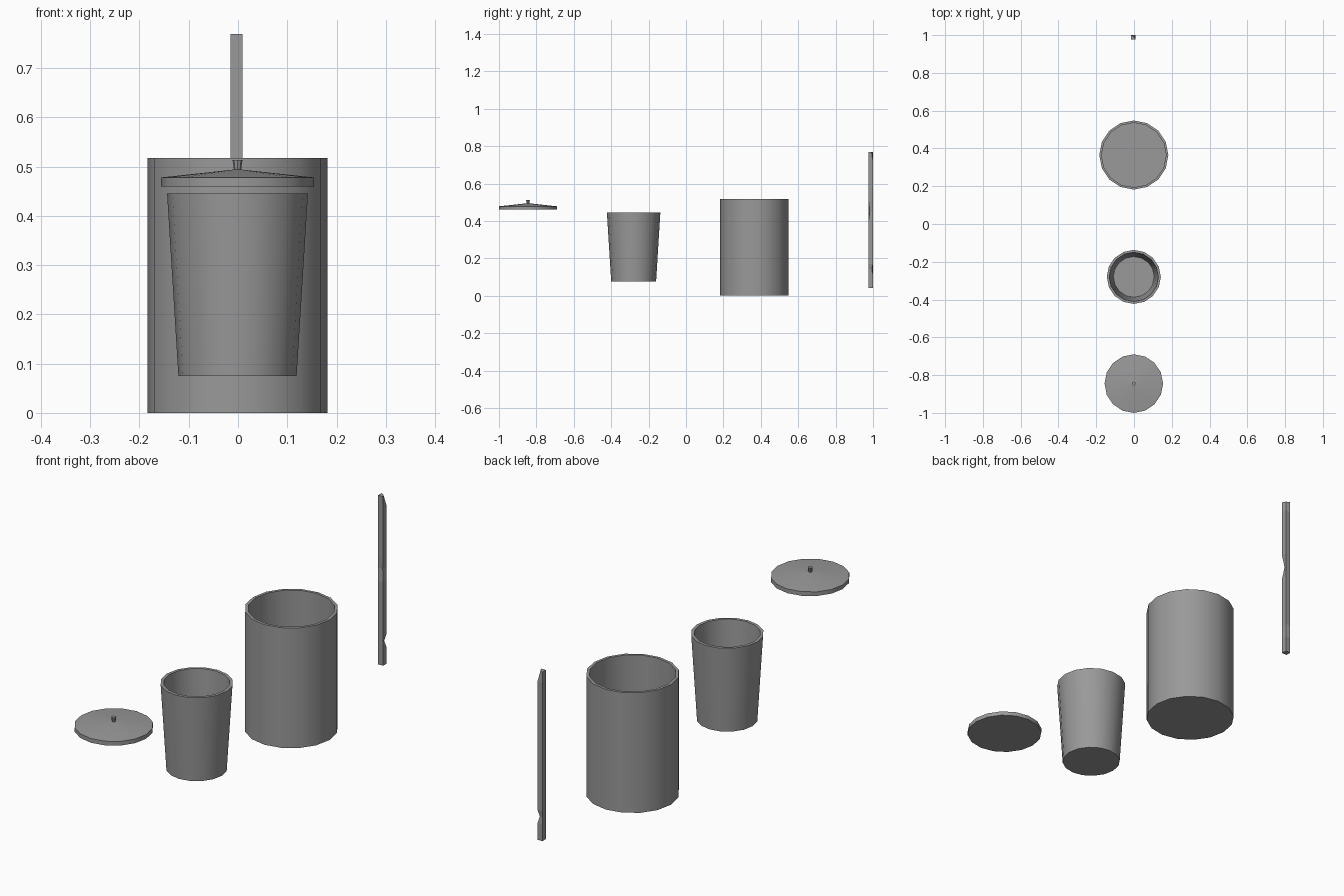
import bpy, bmesh, math

cube = bpy.data.objects.get("Cube")
if cube:
    bpy.data.objects.remove(cube, do_unlink=True)

GREY = (0.32, 0.32, 0.32, 1)
grey = bpy.data.materials.new("plain grey")
grey.use_nodes = True
grey.diffuse_color = GREY
grey.node_tree.nodes["Principled BSDF"].inputs["Base Color"].default_value = GREY


def loft(name, rings, centre, smooth):
    """Skin a stack of equal-length rings and cap both ends."""
    bm = bmesh.new()
    loops = [[bm.verts.new(p) for p in ring] for ring in rings]
    n = len(loops[0])
    for low, high in zip(loops, loops[1:]):
        for i in range(n):
            j = (i + 1) % n
            bm.faces.new((low[i], low[j], high[j], high[i]))
    bm.faces.new(loops[0][::-1])
    bm.faces.new(loops[-1])
    bmesh.ops.recalc_face_normals(bm, faces=bm.faces)
    mesh = bpy.data.meshes.new(name)
    bm.to_mesh(mesh)
    bm.free()
    mesh.materials.append(grey)
    obj = bpy.data.objects.new(name, mesh)
    obj.location = (*centre, 0)
    bpy.context.collection.objects.link(obj)
    if smooth:
        bpy.ops.object.select_all(action='DESELECT')
        obj.select_set(True)
        bpy.context.view_layer.objects.active = obj
        bpy.ops.object.shade_smooth_by_angle(angle=math.radians(30))
    return obj


def turned(name, profile, y, sides=16):
    """Round part from (radius, height) pairs."""
    angles = [math.tau * i / sides for i in range(sides)]
    rings = [[(r * math.cos(a), r * math.sin(a), z) for a in angles] for r, z in profile]
    return loft(name, rings, (-0.001, y), True)


# Tall outer pot, open at the top
turned("outer_pot", [(0.183, 0), (0.183, 0.518), (0.171, 0.518), (0.171, 0.015)], 0.365)

# Tapered inner cup
turned("inner_cup", [(0.12, 0.075), (0.143, 0.445), (0.13, 0.445), (0.108, 0.09)], -0.28)

# Shallow conical lid with a small flared knob
turned("lid", [(0.155, 0.46), (0.155, 0.478), (0.008, 0.494)], -0.845)
turned("lid_knob", [(0.007, 0.492), (0.010, 0.513)], -0.845, 8)

# Square stick with chipped corners: (height, chipped corner, chip depth)
HALF = 0.012
CORNERS = [(1, 1), (-1, 1), (-1, -1), (1, -1)]
levels = [(0.04, None, 0), (0.11, None, 0), (0.14, 0, 0.007), (0.17, None, 0),
          (0.40, None, 0), (0.455, 3, 0.007), (0.51, None, 0),
          (0.72, None, 0), (0.769, 0, 0.009)]
rings = []
for z, chipped, depth in levels:
    ring = []
    for i, (sx, sy) in enumerate(CORNERS):
        h = HALF - depth if i == chipped else HALF
        ring.append((sx * h, sy * h, z))
    rings.append(ring)
loft("stick", rings, (-0.003, 0.988), False)
